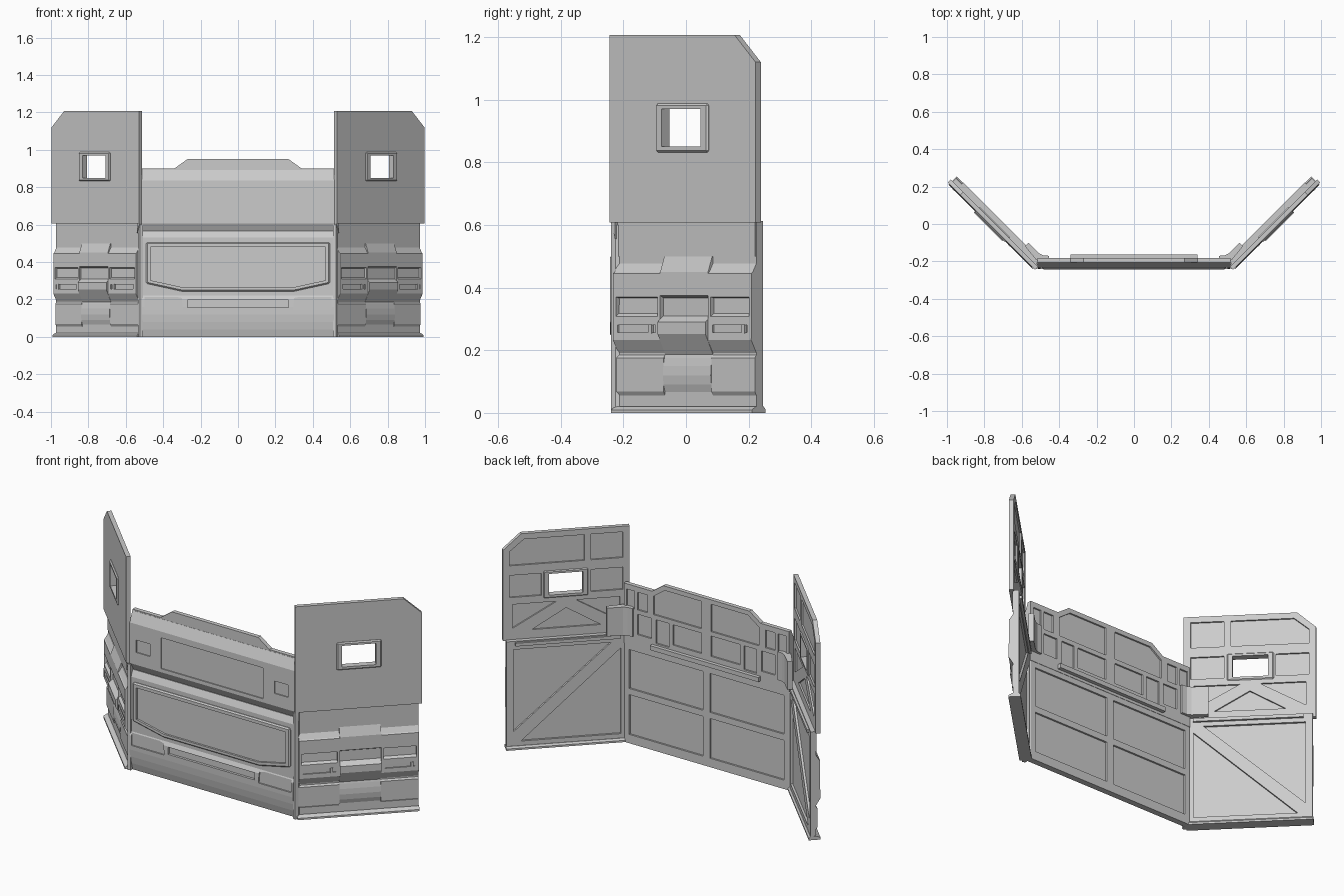
import bpy, bmesh
from math import radians
from mathutils import Matrix

if "Cube" in bpy.data.objects:
    bpy.data.objects.remove(bpy.data.objects["Cube"])

AX = {'xz': lambda p, t: (p[0], t, p[1]),
      'yz': lambda p, t: (t, p[0], p[1]),
      'xy': lambda p, t: (p[0], p[1], t)}


def add_prism(bm, pts, plane, a, b):
    f = AX[plane]
    lo = [bm.verts.new(f(p, a)) for p in pts]
    hi = [bm.verts.new(f(p, b)) for p in pts]
    bm.faces.new(lo)
    bm.faces.new(hi[::-1])
    n = len(pts)
    for i in range(n):
        j = (i + 1) % n
        bm.faces.new((lo[i], hi[i], hi[j], lo[j]))


def prisms(name, polys, plane, a, b):
    bm = bmesh.new()
    for p in polys:
        add_prism(bm, p, plane, a, b)
    bmesh.ops.recalc_face_normals(bm, faces=bm.faces)
    me = bpy.data.meshes.new(name)
    bm.to_mesh(me)
    bm.free()
    ob = bpy.data.objects.new(name, me)
    bpy.context.collection.objects.link(ob)
    return ob


def rect(x0, x1, z0, z1):
    return [(x0, z0), (x1, z0), (x1, z1), (x0, z1)]


def mirrored(polys):
    return polys + [[(-x, z) for x, z in p] for p in polys]


def bake(ob):
    bpy.context.view_layer.update()
    ev = ob.evaluated_get(bpy.context.evaluated_depsgraph_get())
    me = bpy.data.meshes.new_from_object(ev)
    ob.modifiers.clear()
    ob.data = me


def cut(ob, polys, y0, y1):
    cutter = prisms("cutter", polys, 'xz', y0, y1)
    cutter.hide_render = True
    m = ob.modifiers.new("cut", 'BOOLEAN')
    m.object, m.operation, m.solver = cutter, 'DIFFERENCE', 'EXACT'
    bake(ob)
    bpy.data.objects.remove(cutter)


def bevel(ob, w):
    m = ob.modifiers.new("bevel", 'BEVEL')
    m.width, m.segments = w, 1
    bake(ob)


# ---- Centre wall: upper front shell with shallow panels
shell = prisms("centre_upper_shell", [[(-.193, .893), (-.207, .893), (-.232, .835), (-.232, .605),
               (-.21, .562), (-.193, .562)]], 'yz', -.517, .517)
cut(shell, [rect(-.32, .32, .625, .8)] + mirrored([rect(.39, .475, .675, .745)]), -.3, -.226)

# Upper back plate with raised crest and pressed panels
plate = prisms("centre_upper_plate", [[(-.517, .56), (.517, .56), (.517, .9), (.34, .9), (.27, .95),
               (-.27, .95), (-.34, .9), (-.517, .9)]], 'xz', -.206, -.182)
cut(plate, mirrored([[(.03, .77), (.33, .77), (.33, .875), (.26, .925), (.03, .925)],
                     rect(.37, .43, .77, .87), rect(.45, .5, .77, .87),
                     rect(.03, .21, .63, .745), rect(.235, .315, .61, .745),
                     rect(.345, .43, .63, .745)]), -.191, -.1)

# Lower body with curved foot, and its front and back panels
lower = prisms("centre_lower_body", [[(-.184, .565), (-.215, .565), (-.231, .53), (-.229, .22), (-.239, .2),
               (-.24, .16), (-.239, .12), (-.235, .08), (-.228, .04), (-.217, 0), (-.184, 0)]], 'yz', -.512, .512)
cut(lower, mirrored([[(.5, .145), (.295, .145), (.3, .208), (.5, .248)]]), -.3, -.232)
cut(lower, [rect(-.27, .27, .156, .196)], -.3, -.226)
cut(lower, mirrored([rect(.022, .485, .05, .275), rect(.022, .485, .31, .53)]), -.194, -.1)

# Raised six-sided frame around the inset front panel
frame = prisms("centre_front_frame", [[(-.492, .505), (.492, .505), (.492, .285), (.3, .243), (-.3, .243),
               (-.492, .285)]], 'xz', -.242, -.22)
bevel(frame, .007)
cut(frame, [[(-.468, .48), (.468, .48), (.468, .302), (.293, .264), (-.293, .264), (-.468, .302)]], -.3, -.231)

# Rear step rail and end posts
prisms("centre_rear_rail", [rect(-.34, .34, .575, .6)], 'xz', -.19, -.162)
prisms("centre_end_post", mirrored([[(.508, -.235), (.524, -.24), (.535, -.225), (.535, -.195), (.508, -.185)]]),
       'xy', 0, .6)

# ---- Side wing, built along x with its front at y = 0, then turned and mirrored
wing = []

# Upper shield with window and pressed back panels
shield = prisms("wing_upper_shield", [[(0, .607), (.66, .607), (.66, 1.12), (.565, 1.207), (0, 1.207)]],
                'xz', 0, .024)
cut(shield, [rect(.243, .42, .85, .97)], -.1, .1)
cut(shield, [rect(.035, .2, 1.03, 1.175), [(.235, 1.03), (.625, 1.03), (.625, 1.11), (.55, 1.175), (.235, 1.175)],
             rect(.035, .2, .85, .975), rect(.46, .625, .85, .975),
             [(.05, .81), (.28, .81), (.05, .675)], [(.61, .81), (.38, .81), (.61, .675)],
             [(.15, .66), (.51, .66), (.33, .77)]], .015, .1)
wing.append(shield)

# Window surround
surround = prisms("wing_window_frame", [rect(.215, .45, .832, .987)], 'xz', -.008, .029)
bevel(surround, .006)
cut(surround, [rect(.243, .42, .85, .97)], -.1, .1)
wing.append(surround)

# Lower door plate with diagonal brace at the back
door = prisms("wing_lower_door", [rect(.018, .645, .004, .612)], 'xz', .02, .048)
cut(door, [[(.1, .565), (.61, .565), (.61, .1)], [(.05, .53), (.05, .045), (.57, .045)]], .036, .1)
wing.append(door)
wing.append(prisms("wing_upper_band", [rect(.018, .64, .5, .61)], 'xz', .017, .03))
wing.append(prisms("wing_gusset", [[(0, .61), (.02, .61), (.02, .555)]], 'xz', .006, .03))

# Front cladding: two outer columns and a centre column
side_prof = [(.035, .5), (.032, .497), (.004, .45), (-.002, .445), (-.002, .37), (.014, .366), (.012, .318),
             (-.002, .308), (-.003, .232), (.022, .188), (.013, .176), (.013, .068), (.02, .056),
             (.02, .015), (.035, .015)]
for nm, a, b in (("inner", .02, .232), ("outer", .448, .644)):
    col = prisms("wing_cladding_" + nm, [side_prof], 'yz', a, b)
    cut(col, [rect(a + .02, b - .02, .256, .28)], -.1, .004)
    wing.append(col)
    # End ribs closing the vent recess
    wing.append(prisms("wing_vent_rib_" + nm, [rect(a, a + .012, .306, .371), rect(b - .012, b, .306, .371)],
                       'xz', -.002, .03))
    t = b - .042 if nm == "outer" else b - .05
    wing.append(prisms("wing_latch_" + nm, [rect(t, t + .014, .254, .282)], 'xz', -.006, .01))
centre_prof = [(.035, .5), (.017, .5), (-.002, .45), (-.002, .375), (.012, .367), (.012, .31), (-.014, .29),
               (-.014, .252), (.02, .187), (.017, .176), (.012, .15), (.01, .12), (.013, .09), (.022, .06),
               (.022, .015), (.035, .015)]
wing.append(prisms("wing_cladding_middle", [centre_prof], 'yz', .232, .448))

# Base sill, rear hinge bar
wing.append(prisms("wing_base_sill", [[(-.004, 0), (-.004, .01), (.014, .02), (.05, .02), (.058, .01), (.058, 0)]],
                   'yz', .012, .648))
wing.append(prisms("wing_rear_bar", [rect(.05, .6, .588, .606)], 'xz', .04, .06))

turn = Matrix.Translation((.53, -.245, 0)) @ Matrix.Rotation(radians(45), 4, 'Z')
for ob in wing:
    ob.data.transform(turn)

# Bent corner bracket behind each joint
bracket = prisms("corner_bracket", [[(.455, -.186), (.455, -.17), (.485, -.168), (.505, -.158), (.565, -.1),
                 (.583, -.118), (.525, -.19), (.51, -.2)]], 'xy', .615, .775)

for ob in wing + [bracket]:
    m = ob.modifiers.new("mirror", 'MIRROR')
    m.use_mirror_merge = False
